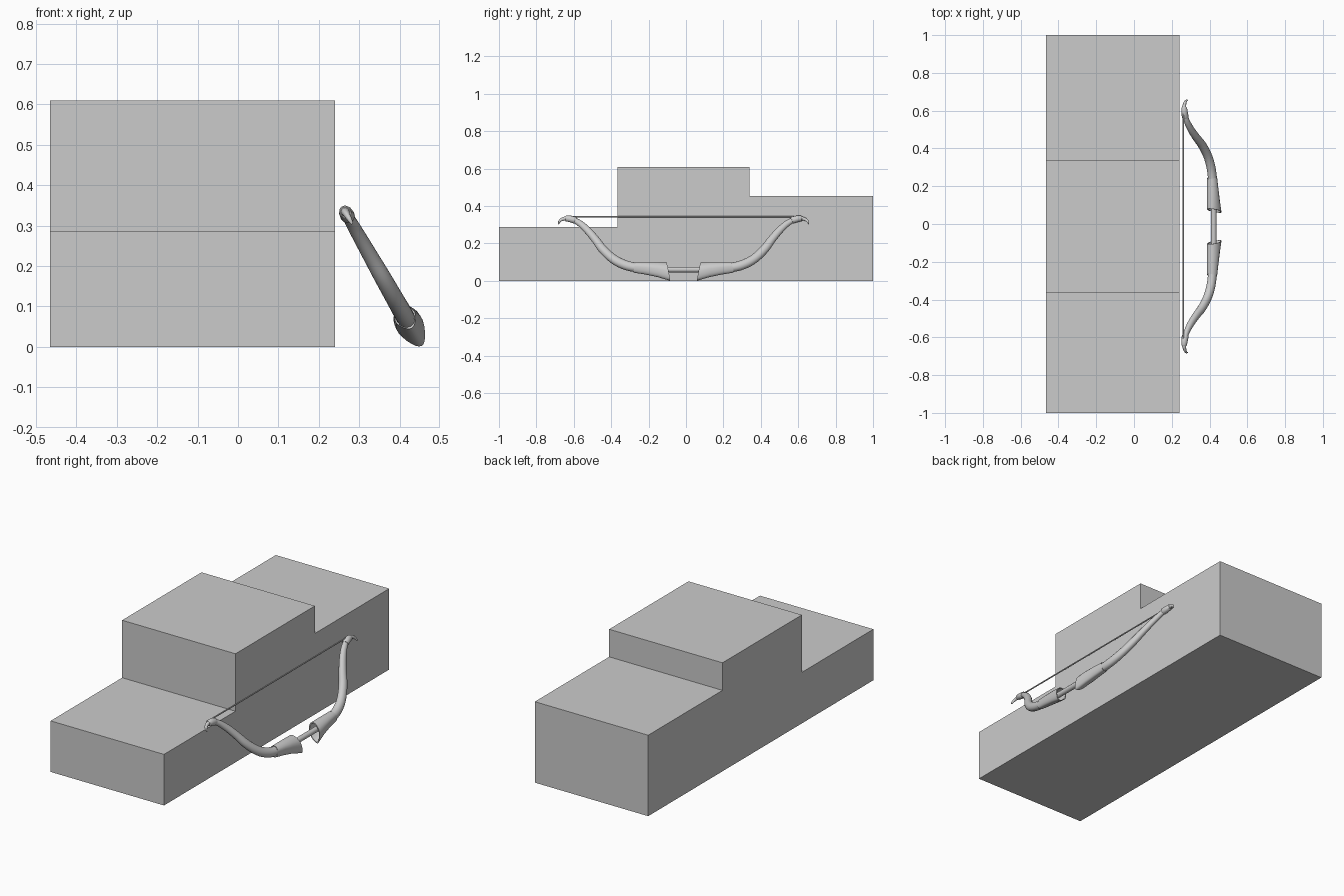
import bpy, bmesh, math
from mathutils import Vector

if "Cube" in bpy.data.objects:
    bpy.data.objects.remove(bpy.data.objects["Cube"])

grey = bpy.data.materials.new("light grey")
grey.diffuse_color = (0.6, 0.6, 0.6, 1)
grey.use_nodes = True
grey.node_tree.nodes["Principled BSDF"].inputs["Base Color"].default_value = grey.diffuse_color

CENTRE_Y = -0.013                      # symmetry plane of the bow
Y = Vector((0, 1, 0))
DOWN = Vector((0.57, 0, -1)).normalized()   # tilted bow plane runs along Y and DOWN
SIDE = Y.cross(DOWN)


def place(y, z):
    return Vector((0.265 + (0.335 - z) * 0.57, y, z))


def finish(name, bm, smooth=True, mirror=False):
    bmesh.ops.recalc_face_normals(bm, faces=bm.faces)
    me = bpy.data.meshes.new(name)
    bm.to_mesh(me)
    bm.free()
    ob = bpy.data.objects.new(name, me)
    bpy.context.collection.objects.link(ob)
    me.materials.append(grey)
    if mirror:
        ob.modifiers.new("Mirror", 'MIRROR').use_axis = (False, True, False)
    if smooth:
        ob.location.y = CENTRE_Y
        bpy.ops.object.select_all(action='DESELECT')
        bpy.context.view_layer.objects.active = ob
        ob.select_set(True)
        bpy.ops.object.shade_smooth_by_angle(angle=math.radians(40))
    return ob


def spline(pts, steps=4):
    """Catmull-Rom through the control rows."""
    p = [Vector(q) for q in pts]
    p = [2 * p[0] - p[1]] + p + [2 * p[-1] - p[-2]]
    out = []
    for a, b, c, d in zip(p, p[1:], p[2:], p[3:]):
        for i in range(steps):
            t = i / steps
            out.append(0.5 * (2 * b + (c - a) * t + (2 * a - 5 * b + 4 * c - d) * t * t
                              + (3 * b - a - 3 * c + d) * t ** 3))
    return out + [p[-2]]


def sweep(name, rows, sides=16, upright=False, mirror=True):
    """Rows: y, z, in-plane radius, sideways radius, slant of the ring."""
    bm = bmesh.new()
    centres = [place(r[0], r[1]) for r in rows]
    rings = []
    for i, r in enumerate(rows):
        t = Y
        if not upright:
            t = (centres[min(i + 1, len(rows) - 1)] - centres[max(i - 1, 0)]).normalized()
        n = SIDE.cross(t)
        if upright:
            n = DOWN
        ring = []
        for k in range(sides):
            a = math.tau * k / sides
            ca, sa = math.cos(a), math.sin(a)
            width = 1 - 0.3 * max(0, ca) if upright else 1   # narrower lower edge
            ring.append(bm.verts.new(centres[i] + n * r[2] * ca
                                     + SIDE * r[3] * sa * width + Y * r[4] * ca))
        rings.append(ring)
    for a, b in zip(rings, rings[1:]):
        for k in range(sides):
            j = (k + 1) % sides
            bm.faces.new((a[k], a[j], b[j], b[k]))
    bm.faces.new(rings[0])
    bm.faces.new(rings[-1])
    return finish(name, bm, mirror=mirror)


# Three-step podium
bm = bmesh.new()
outline = [(-1, 0), (1, 0), (1, 0.455), (0.34, 0.455), (0.34, 0.61),
           (-0.365, 0.61), (-0.365, 0.287), (-1, 0.287)]
face = bm.faces.new([bm.verts.new((-0.465, y, z)) for y, z in outline])
ext = bmesh.ops.extrude_face_region(bm, geom=[face])
bmesh.ops.translate(bm, vec=(0.705, 0, 0),
                    verts=[v for v in ext["geom"] if isinstance(v, bmesh.types.BMVert)])
finish("podium", bm, smooth=False)

# Straight grip
sweep("grip", [(-0.16, 0.06, 0.015, 0.015, 0), (0.16, 0.06, 0.015, 0.015, 0)],
      mirror=False)

# Curved limbs
sweep("limb", spline([
    (0.14, 0.06, 0.024, 0.022, 0), (0.264, 0.073, 0.026, 0.023, 0),
    (0.328, 0.091, 0.026, 0.023, 0), (0.381, 0.121, 0.025, 0.022, 0),
    (0.433, 0.17, 0.024, 0.021, 0), (0.472, 0.222, 0.022, 0.019, 0),
    (0.515, 0.272, 0.020, 0.017, 0), (0.557, 0.309, 0.017, 0.015, 0),
    (0.595, 0.328, 0.014, 0.013, 0), (0.625, 0.333, 0.012, 0.012, 0)]))

# Hooked tips
sweep("tip_hook", spline([
    (0.60, 0.331, 0.012, 0.012, 0), (0.628, 0.334, 0.011, 0.011, 0),
    (0.652, 0.328, 0.009, 0.008, 0), (0.665, 0.316, 0.006, 0.006, 0),
    (0.668, 0.304, 0.003, 0.003, 0)]), sides=12)

# Collars below the tips
sweep("tip_collar", [
    (0.577, 0.322, 0.017, 0.016, 0), (0.581, 0.324, 0.019, 0.018, 0),
    (0.605, 0.331, 0.018, 0.017, 0), (0.628, 0.334, 0.016, 0.015, 0),
    (0.632, 0.334, 0.013, 0.012, 0)])

# Flared hollow sleeves, outer wall then inner wall
sweep("sleeve", [
    (0.258, 0.072, 0.026, 0.024, 0.008), (0.260, 0.072, 0.030, 0.027, 0.008),
    (0.20, 0.067, 0.036, 0.031, 0.004), (0.14, 0.060, 0.044, 0.034, -0.003),
    (0.083, 0.050, 0.055, 0.034, -0.011), (0.083, 0.050, 0.049, 0.029, -0.010),
    (0.14, 0.060, 0.036, 0.028, -0.003), (0.18, 0.063, 0.026, 0.024, 0)],
    sides=24, upright=True)

# Bowstring
sweep("bowstring", [(-0.605, 0.342, 0.004, 0.004, 0), (0.605, 0.342, 0.004, 0.004, 0)],
      sides=8, mirror=False)
